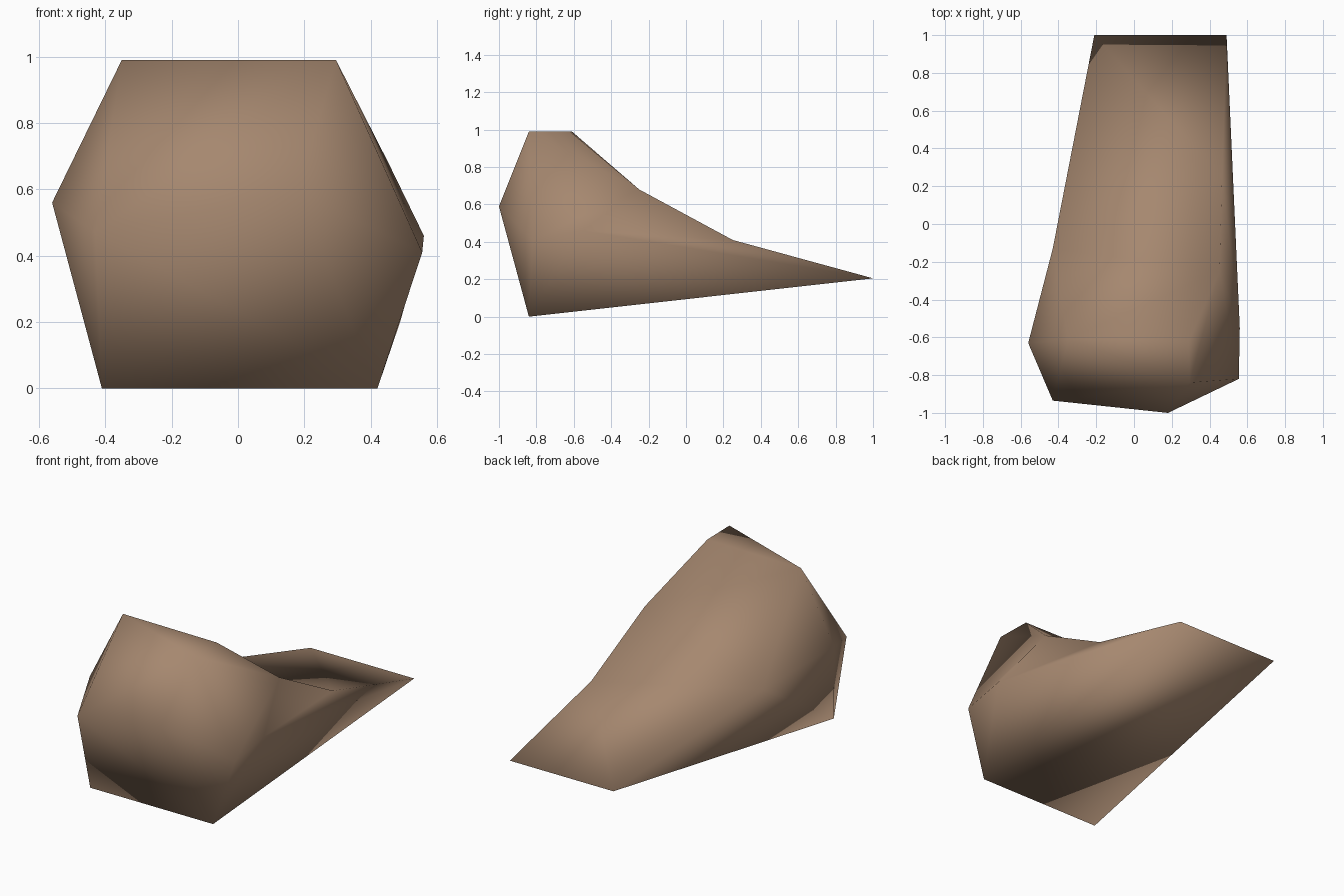
import bpy, bmesh

if "Cube" in bpy.data.objects:
    bpy.data.objects.remove(bpy.data.objects["Cube"])

# Boulder: a few corner points, joined by facets named by their corner letters
corners = {
    # rear tip and base edge
    "A": (0.49, 1.00, 0.205), "B": (-0.21, 1.00, 0.205),
    "C": (0.42, -0.84, 0.00), "D": (-0.41, -0.84, 0.00),
    # crest
    "E": (-0.35, -0.61, 0.99), "F": (0.29, -0.62, 0.99), "G": (0.295, -0.84, 0.99),
    # front and left bulge
    "H": (-0.43, -0.935, 0.47), "I": (0.18, -1.00, 0.59),
    "L": (-0.56, -0.63, 0.56), "P": (-0.43, -0.13, 0.457),
    # right shoulder and ridge running down to the tip
    "J": (0.453, -0.25, 0.68), "K": (0.466, 0.25, 0.41),
    "M": (0.56, -0.55, 0.46), "N": (0.555, -0.82, 0.41),
}
facets = ("EFG EGH GIH EHL HIC HCD HDL LDP PDB ELP EPJ EJF FJG "
          "GJN GNI INC NJM NMC MCA MAK MKJ JKP PKB KAB CDBA")

bm = bmesh.new()
verts = {k: bm.verts.new(co) for k, co in corners.items()}
for f in facets.split():
    bm.faces.new([verts[k] for k in f]).smooth = True
bmesh.ops.recalc_face_normals(bm, faces=bm.faces[:])

mesh = bpy.data.meshes.new("boulder")
bm.to_mesh(mesh)
bm.free()

# Single stone colour
stone = bpy.data.materials.new("brown stone")
stone.diffuse_color = (0.38, 0.245, 0.16, 1)
stone.use_nodes = True
stone.node_tree.nodes["Principled BSDF"].inputs["Base Color"].default_value = stone.diffuse_color
mesh.materials.append(stone)

boulder = bpy.data.objects.new("boulder", mesh)
bpy.context.collection.objects.link(boulder)
